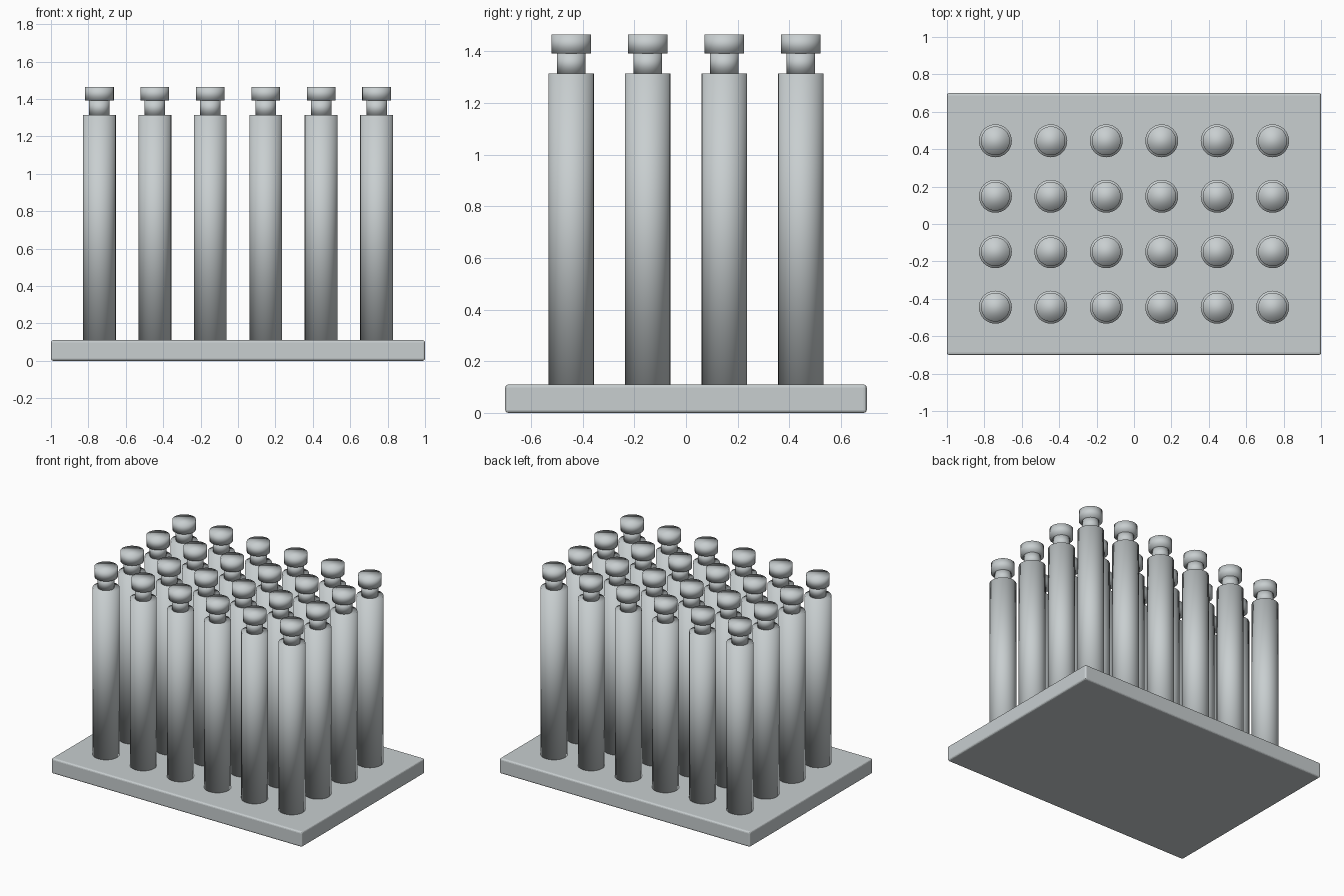
import bpy
import bmesh

cube = bpy.data.objects.get("Cube")
if cube:
    bpy.data.objects.remove(cube, do_unlink=True)

# Single satin metal colour
metal = bpy.data.materials.new("light_grey_metal")
metal.use_nodes = True
colour = (0.58, 0.62, 0.63, 1)
metal.diffuse_color = colour
metal.node_tree.nodes["Principled BSDF"].inputs["Base Color"].default_value = colour


def to_mesh(bm, name):
    mesh = bpy.data.meshes.new(name)
    bm.to_mesh(mesh)
    bm.free()
    mesh.materials.append(metal)
    return mesh


def place(name, mesh, x=0, y=0):
    obj = bpy.data.objects.new(name, mesh)
    obj.location = (x, y, 0)
    bpy.context.collection.objects.link(obj)


def cylinder(name, radius, bottom, top):
    """Closed cylinder, smooth shaded right over its rims."""
    bm = bmesh.new()
    bmesh.ops.create_cone(bm, cap_ends=True, segments=32, radius1=radius,
                          radius2=radius, depth=top - bottom)
    bmesh.ops.translate(bm, verts=bm.verts, vec=(0, 0, (top + bottom) / 2))
    for face in bm.faces:
        face.smooth = True
    return to_mesh(bm, name)


# Base plate with softened edges
base_height = 0.11
bm = bmesh.new()
bmesh.ops.create_cube(bm, size=1)
bmesh.ops.scale(bm, verts=bm.verts, vec=(2, 1.4, base_height))
bmesh.ops.translate(bm, verts=bm.verts, vec=(0, 0, base_height / 2))
bmesh.ops.bevel(bm, geom=bm.edges[:], offset=0.012, segments=3,
                profile=0.5, affect='EDGES')
place("base_plate", to_mesh(bm, "base_plate"))

# Pin parts, stacked upward and shared by every pin
parts = {
    "pin_column": cylinder("pin_column", 0.088, base_height, 1.315),
    "pin_neck": cylinder("pin_neck", 0.055, 1.315, 1.392),
    "pin_cap": cylinder("pin_cap", 0.077, 1.392, 1.465),
}

# Grid of pins
columns, rows, spacing = 6, 4, 0.2965
for i in range(columns):
    for j in range(rows):
        x = (i - (columns - 1) / 2) * spacing
        y = (j - (rows - 1) / 2) * spacing
        for part, mesh in parts.items():
            place(f"{part}_{i + 1}_{j + 1}", mesh, x, y)
